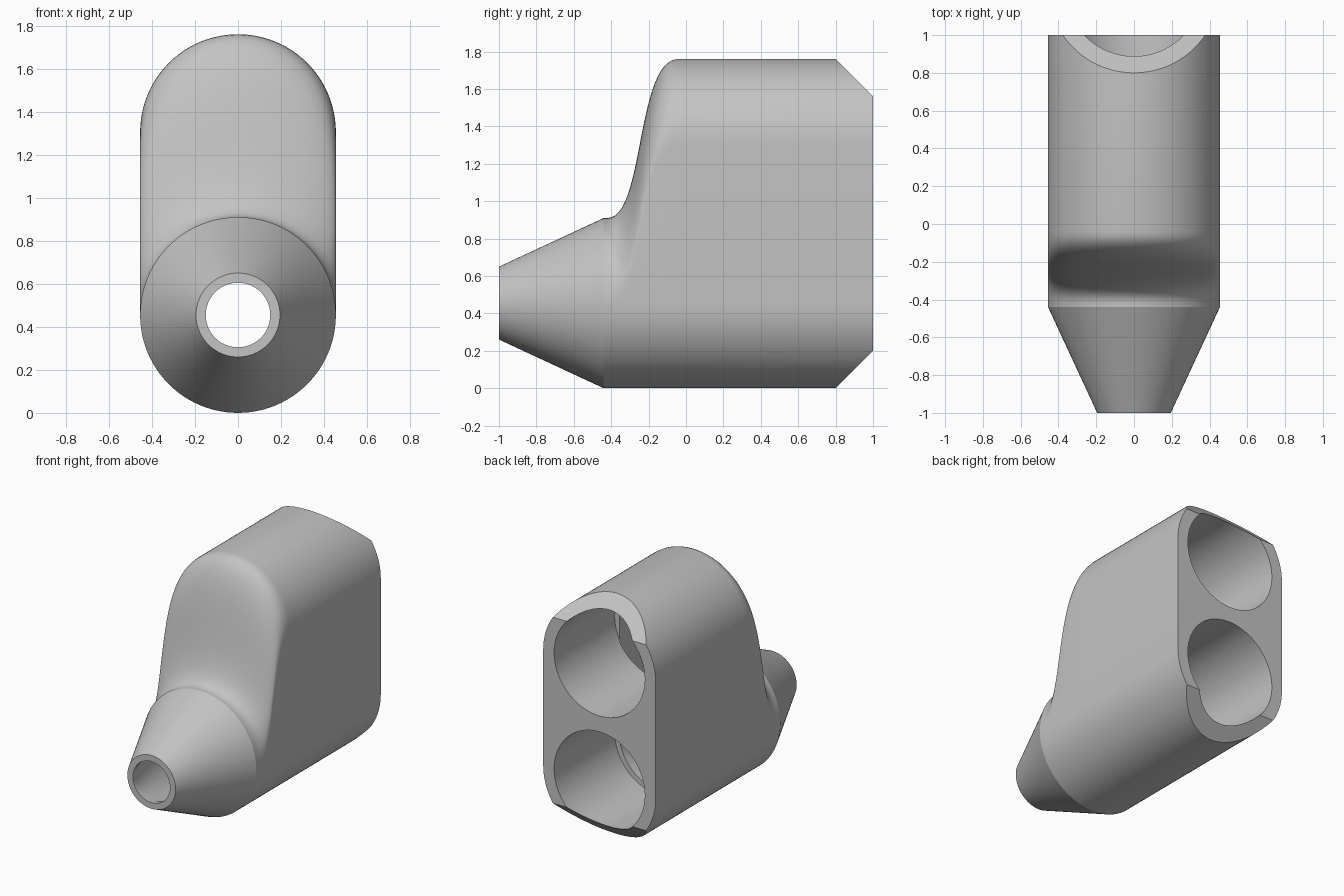
import bpy, bmesh, math
from mathutils import Vector

if "Cube" in bpy.data.objects:
    bpy.data.objects.remove(bpy.data.objects["Cube"])

R = 0.455            # outer radius, also the height of the lower axis
RISE = 0.85          # distance between the two bore axes
HALF_STEPS = 48

grey = bpy.data.materials.new("plain grey")
grey.use_nodes = True
grey.diffuse_color = (0.55, 0.55, 0.55, 1)
grey.node_tree.nodes["Principled BSDF"].inputs["Base Color"].default_value = (0.55, 0.55, 0.55, 1)


def shoulder(steps=28):
    """S-curve of the front shoulder as (y, rise of the upper axis)."""
    ys = (-0.42, -0.22, -0.27, -0.04)
    pts = []
    for i in range(steps + 1):
        t = i / steps
        u = 1 - t
        y = u**3 * ys[0] + 3 * u * u * t * ys[1] + 3 * u * t * t * ys[2] + t**3 * ys[3]
        pts.append((y, RISE * (3 * u * t * t + t**3)))
    return pts


def ring(y, r, rise):
    """Upright slot outline: lower half circle and raised upper half circle."""
    pts = []
    for start, lift in ((0, rise), (math.pi, 0)):
        for i in range(HALF_STEPS + 1):
            a = start + math.pi * i / HALF_STEPS
            pts.append(Vector((r * math.cos(a), y, R + lift + r * math.sin(a))))
    return pts


def loft(name, sections):
    """Skin a closed solid through (y, radius, rise) sections."""
    bm = bmesh.new()
    rings = [[bm.verts.new(p) for p in ring(*s)] for s in sections]
    n = len(rings[0])
    for a, b in zip(rings, rings[1:]):
        for i in range(n):
            j = (i + 1) % n
            bm.faces.new((a[i], a[j], b[j], b[i]))
    bm.faces.new(rings[0][::-1])
    bm.faces.new(rings[-1])
    bmesh.ops.remove_doubles(bm, verts=bm.verts, dist=1e-5)
    return finish(name, bm)


def finish(name, bm):
    bmesh.ops.recalc_face_normals(bm, faces=bm.faces)
    mesh = bpy.data.meshes.new(name)
    bm.to_mesh(mesh)
    bm.free()
    mesh.materials.append(grey)
    obj = bpy.data.objects.new(name, mesh)
    bpy.context.collection.objects.link(obj)
    return obj


# Outer shell: cone nozzle, curved shoulder, tall slot-shaped body
body = loft("adapter_body",
            [(-1, 0.195, 0), (-0.44, R, 0)]
            + [(y, R, rise) for y, rise in shoulder()]
            + [(1, R, RISE)])

# Flat chamfers at the top and bottom of the back end
bm = bmesh.new()
bm.from_mesh(body.data)
for z, side in ((2 * R + RISE, 1), (0, -1)):
    cut = bmesh.ops.bisect_plane(bm, geom=bm.verts[:] + bm.edges[:] + bm.faces[:],
                                 plane_co=(0, 0.8, z), plane_no=(0, 1, side),
                                 clear_outer=True)
    edges = [e for e in cut["geom_cut"] if isinstance(e, bmesh.types.BMEdge)]
    bmesh.ops.holes_fill(bm, edges=edges)
bmesh.ops.recalc_face_normals(bm, faces=bm.faces)
bm.to_mesh(body.data)
bm.free()

# Cutters: two round sockets and the inner passage joining them to the nozzle
cutters = [loft("inner_passage",
                [(-1.1, 0.15, 0), (-0.97, 0.15, 0), (-0.38, 0.33, 0)]
                + [(y + 0.1, 0.33, rise) for y, rise in shoulder(14)]
                + [(0.305, 0.33, RISE)])]
for name, lift in (("lower_socket", 0), ("upper_socket", RISE)):
    socket = loft(name, [(0.3, 0.367, 0), (1.2, 0.367, 0)])
    socket.location.z = lift
    cutters.append(socket)

bpy.context.view_layer.update()
bpy.ops.object.select_all(action="DESELECT")
bpy.context.view_layer.objects.active = body
body.select_set(True)
for cutter in cutters:
    cutter.hide_render = True
    mod = body.modifiers.new(cutter.name, "BOOLEAN")
    mod.operation = "DIFFERENCE"
    mod.solver = "EXACT"
    mod.object = cutter
    bpy.ops.object.modifier_apply(modifier=mod.name)
for cutter in cutters:
    bpy.data.objects.remove(cutter)

bpy.ops.object.shade_smooth_by_angle(angle=math.radians(20))
